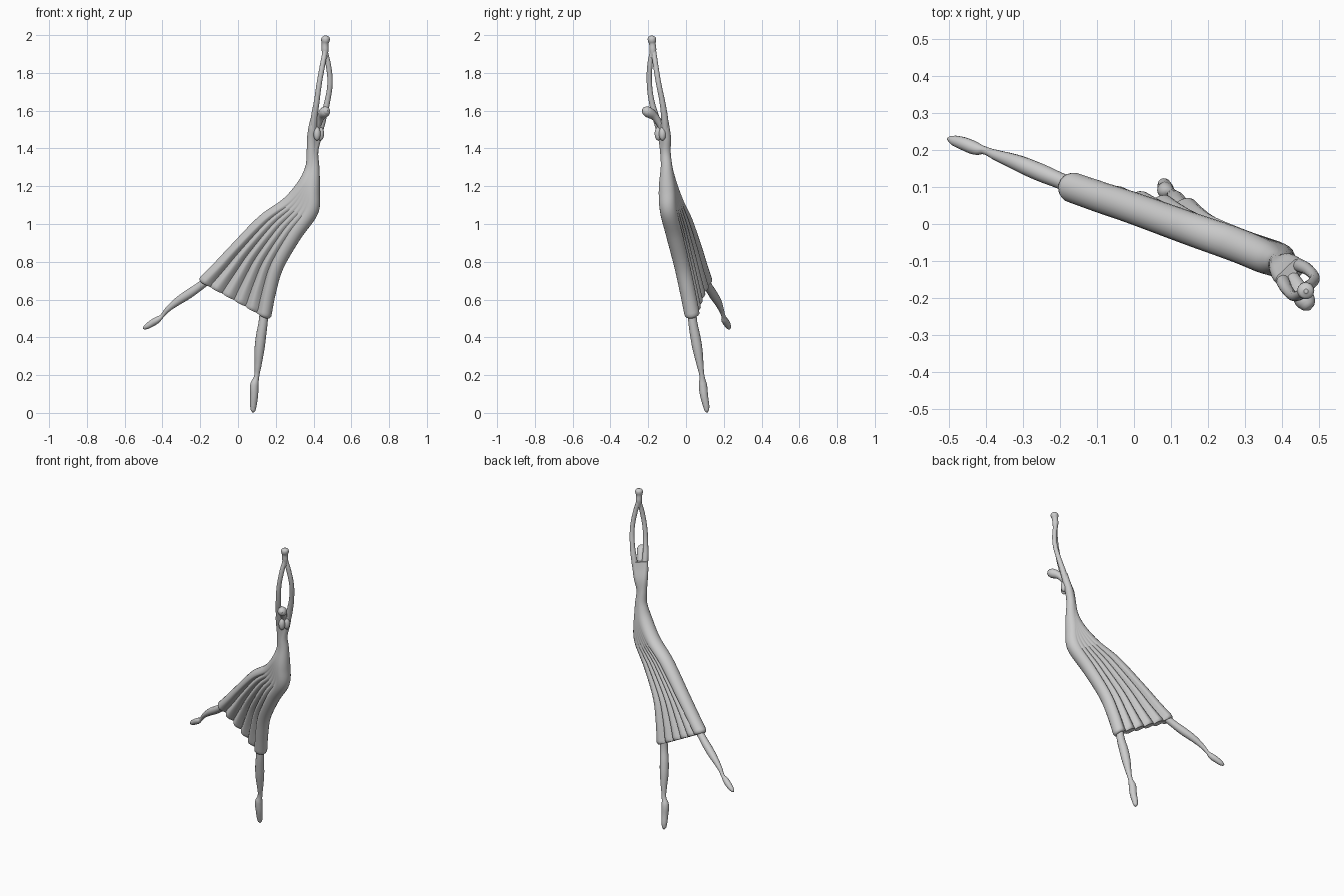
import bpy, bmesh, math
from mathutils import Vector


def tube(name, pts):
    """Tapered smooth limb; each point is (x, y, z, radius)."""
    cu = bpy.data.curves.new(name, 'CURVE')
    cu.dimensions = '3D'
    cu.bevel_depth = 1.0
    cu.bevel_resolution = 5
    cu.resolution_u = 8
    cu.use_fill_caps = True
    sp = cu.splines.new('BEZIER')
    sp.radius_interpolation = 'CARDINAL'
    sp.bezier_points.add(len(pts) - 1)
    for bp, (x, y, z, r) in zip(sp.bezier_points, pts):
        bp.co = (x, y, z)
        bp.radius = r
        bp.handle_left_type = bp.handle_right_type = 'AUTO'
    ob = bpy.data.objects.new(name, cu)
    bpy.context.collection.objects.link(ob)
    bpy.ops.object.select_all(action='DESELECT')
    ob.select_set(True)
    bpy.context.view_layer.objects.active = ob
    bpy.ops.object.convert(target='MESH')
    bpy.ops.object.shade_smooth_by_angle(angle=math.radians(50))


def catmull(rows, i, t):
    """Interpolate every column of a table between rows i and i+1."""
    p = [rows[max(0, min(len(rows) - 1, i + k))] for k in (-1, 0, 1, 2)]
    return [0.5 * (2 * b + (c - a) * t + (2 * a - 5 * b + 4 * c - d) * t * t
                   + (3 * b - a - 3 * c + d) * t ** 3) for a, b, c, d in zip(*p)]


# body sections: left centre xyz, right centre xyz, radius, pleat depth
SECTIONS = [
    (0.398, -0.150, 1.555, 0.440, -0.110, 1.555, 0.015, 0),
    (0.394, -0.140, 1.51, 0.433, -0.108, 1.51, 0.021, 0),
    (0.389, -0.122, 1.45, 0.416, -0.103, 1.45, 0.024, 0),
    (0.389, -0.111, 1.38, 0.399, -0.107, 1.38, 0.026, 0),
    (0.386, -0.102, 1.30, 0.400, -0.103, 1.30, 0.031, 0),
    (0.360, -0.092, 1.21, 0.395, -0.101, 1.19, 0.044, 0),
    (0.280, -0.058, 1.115, 0.380, -0.092, 1.07, 0.046, 0.08),
    (0.150, -0.012, 1.02, 0.290, -0.060, 0.94, 0.045, 0.45),
    (0.000, 0.042, 0.87, 0.200, -0.020, 0.78, 0.043, 0.85),
    (-0.09, 0.072, 0.775, 0.162, 0.008, 0.65, 0.042, 1.0),
    (-0.165, 0.098, 0.70, 0.140, 0.031, 0.53, 0.041, 1.0),
]
SIDE, CAP, STEPS, FOLDS = 50, 10, 6, 5

rows = [catmull(SECTIONS, i, k / STEPS)
        for i in range(len(SECTIONS) - 1) for k in range(STEPS)]
rows.append(list(SECTIONS[-1]))


def section(j, shrink=1.0, push=0.0):
    """Pleated capsule outline around the line between both centres."""
    row = rows[j]
    L, R, r, p = Vector(row[:3]), Vector(row[3:6]), row[6] * shrink, row[7]
    a0, b0 = rows[max(j - 1, 0)], rows[min(j + 1, len(rows) - 1)]
    tan = sum((Vector(b0[k:k + 3]) - Vector(a0[k:k + 3]) for k in (0, 3)), Vector())
    a = (R - L).normalized()
    n = a.cross(tan).normalized()
    down = n.cross(a).normalized()
    if down.dot(tan) < 0:
        down = -down
    L, R = L + down * push, R + down * push

    def half(s):
        lobe = abs(math.cos(math.pi * FOLDS * s))
        return r * (1 - p * (0.25 * math.sin(math.pi * s) + 0.55 * (1 - lobe)))

    out = []
    for sign in (1, -1):
        start, end = (L, R) if sign == 1 else (R, L)
        for k in range(SIDE):
            s = k / SIDE
            out.append(start.lerp(end, s) + n * sign * half(s))
        for k in range(CAP):
            th = math.pi * k / CAP
            out.append(end + sign * (n * math.cos(th) + a * math.sin(th)) * r)
    return out


# bodice and pleated skirt in one loft, with a rounded hem
bm = bmesh.new()
rings = [section(j) for j in range(len(rows))]
rings += [section(len(rows) - 1, s, d) for s, d in ((0.93, 0.012), (0.75, 0.018), (0.4, 0.016))]
loops = [[bm.verts.new(c) for c in ring] for ring in rings]
for A, B in zip(loops, loops[1:]):
    for k in range(len(A)):
        m = (k + 1) % len(A)
        bm.faces.new((A[k], A[m], B[m], B[k]))
bm.faces.new(loops[0])
# bridge the two sides of the hem
last, N = loops[-1], SIDE * 2 + CAP * 2
for k in range(SIDE):
    bm.faces.new((last[k], last[k + 1], last[2 * SIDE + CAP - k - 1],
                  last[(2 * SIDE + CAP - k) % N]))
bm.faces.new(last[SIDE:SIDE + CAP + 1])
bm.faces.new(last[2 * SIDE + CAP:] + [last[0]])
bmesh.ops.recalc_face_normals(bm, faces=bm.faces)
me = bpy.data.meshes.new("dress")
bm.to_mesh(me)
bm.free()
dress = bpy.data.objects.new("dress", me)
bpy.context.collection.objects.link(dress)
bpy.context.view_layer.objects.active = dress
dress.select_set(True)
bpy.ops.object.shade_smooth_by_angle(angle=math.radians(50))

# raised arms forming an oval
tube("arm_left", [(0.398, -0.138, 1.49, 0.018), (0.403, -0.158, 1.56, 0.018),
                  (0.417, -0.182, 1.65, 0.015), (0.431, -0.194, 1.75, 0.014),
                  (0.449, -0.190, 1.85, 0.014), (0.459, -0.180, 1.91, 0.013),
                  (0.460, -0.180, 1.955, 0.011)])
tube("arm_right", [(0.432, -0.108, 1.49, 0.018), (0.450, -0.113, 1.56, 0.018),
                   (0.473, -0.126, 1.65, 0.015), (0.487, -0.146, 1.75, 0.014),
                   (0.477, -0.162, 1.85, 0.014), (0.464, -0.170, 1.91, 0.013),
                   (0.463, -0.175, 1.955, 0.011)])
# joined hands
tube("hands", [(0.461, -0.175, 1.88, 0.012), (0.461, -0.175, 1.92, 0.018),
               (0.461, -0.178, 1.955, 0.018), (0.463, -0.180, 1.975, 0.023),
               (0.464, -0.181, 1.99, 0.019), (0.464, -0.181, 1.998, 0.006)])
# neck and tilted head
tube("head", [(0.410, -0.120, 1.49, 0.018), (0.428, -0.145, 1.54, 0.018),
              (0.442, -0.170, 1.572, 0.022), (0.456, -0.196, 1.59, 0.028),
              (0.466, -0.214, 1.598, 0.025), (0.472, -0.226, 1.601, 0.016),
              (0.475, -0.231, 1.602, 0.004)])
# bust
for side, loc in (("left", (0.418, -0.147, 1.478)), ("right", (0.437, -0.124, 1.478))):
    bpy.ops.mesh.primitive_uv_sphere_add(segments=20, ring_count=12, radius=1, location=loc)
    ob = bpy.context.object
    ob.name = "bust_" + side
    ob.scale = (0.019, 0.019, 0.036)
    bpy.ops.object.shade_smooth()

# standing leg and pointed foot
tube("standing_leg", [(0.140, 0.030, 0.56, 0.024), (0.133, 0.036, 0.48, 0.024),
                      (0.121, 0.050, 0.40, 0.027), (0.112, 0.064, 0.32, 0.025),
                      (0.105, 0.077, 0.24, 0.017), (0.098, 0.085, 0.19, 0.014),
                      (0.087, 0.089, 0.15, 0.022), (0.085, 0.096, 0.09, 0.021),
                      (0.081, 0.107, 0.035, 0.017), (0.080, 0.110, 0.012, 0.012),
                      (0.080, 0.111, 0.002, 0.004)])
# extended leg and pointed foot
tube("extended_leg", [(-0.140, 0.092, 0.72, 0.023), (-0.200, 0.117, 0.672, 0.022),
                      (-0.260, 0.142, 0.630, 0.024), (-0.320, 0.167, 0.590, 0.021),
                      (-0.375, 0.187, 0.545, 0.014), (-0.405, 0.199, 0.510, 0.011),
                      (-0.425, 0.203, 0.494, 0.017), (-0.455, 0.215, 0.475, 0.018),
                      (-0.485, 0.225, 0.456, 0.014), (-0.498, 0.229, 0.449, 0.008),
                      (-0.503, 0.230, 0.447, 0.003)])
